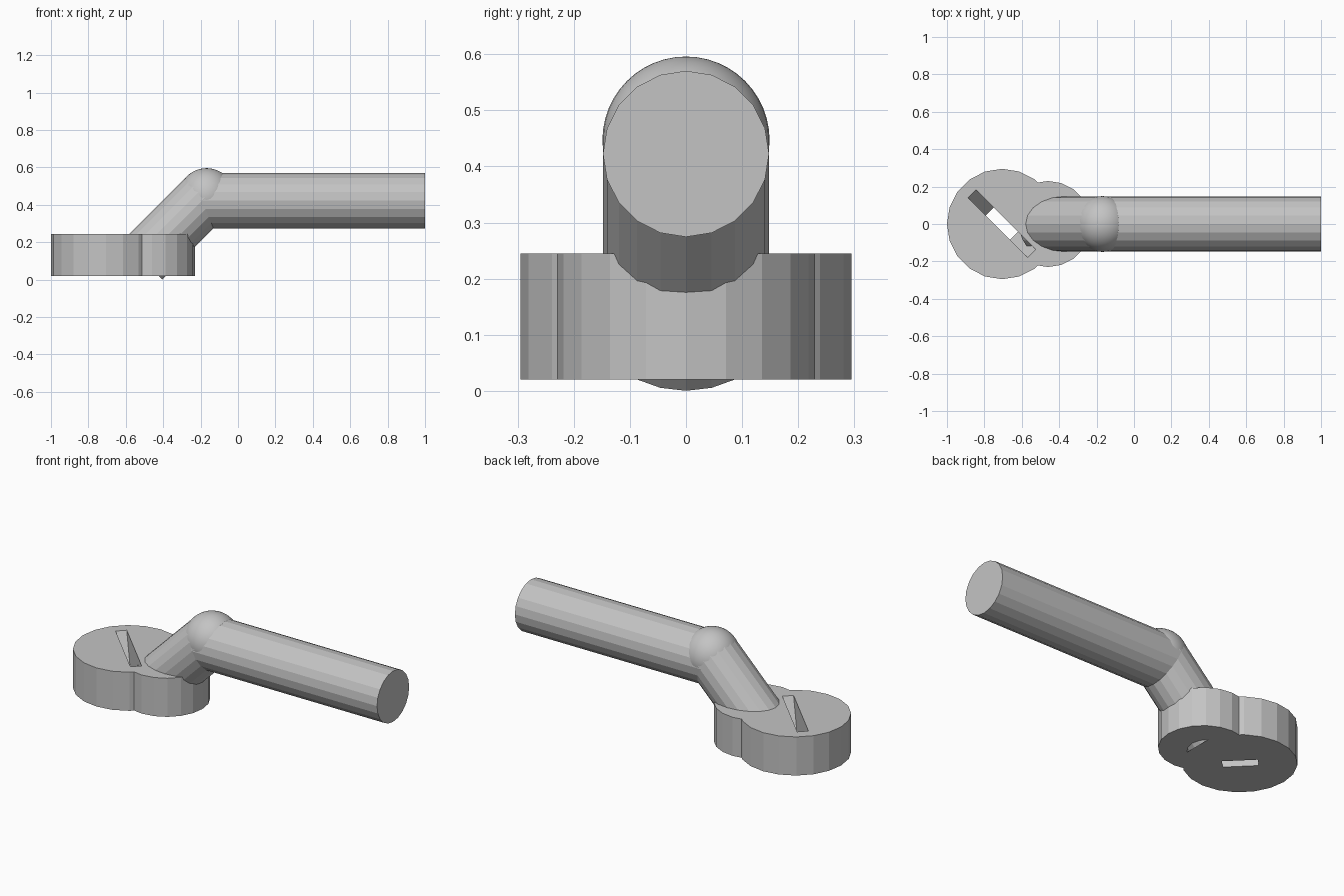
import bpy
import bmesh
from math import radians
from mathutils import Vector, Matrix

cube = bpy.data.objects.get("Cube")
if cube:
    bpy.data.objects.remove(cube, do_unlink=True)

grey = bpy.data.materials.new("plain grey")
grey.use_nodes = True
colour = (0.55, 0.55, 0.55, 1)
grey.diffuse_color = colour
grey.node_tree.nodes["Principled BSDF"].inputs["Base Color"].default_value = colour

SIDES = 20


def finish(name, bm):
    bmesh.ops.recalc_face_normals(bm, faces=bm.faces)
    mesh = bpy.data.meshes.new(name)
    bm.to_mesh(mesh)
    bm.free()
    mesh.materials.append(grey)
    obj = bpy.data.objects.new(name, mesh)
    bpy.context.collection.objects.link(obj)
    return obj


def rod(name, start, end, radius):
    """Faceted cylinder running from start to end."""
    start, end = Vector(start), Vector(end)
    axis = end - start
    turn = axis.to_track_quat("Z", "Y").to_matrix().to_4x4()
    bm = bmesh.new()
    bmesh.ops.create_cone(bm, cap_ends=True, segments=SIDES, radius1=radius,
                          radius2=radius, depth=axis.length,
                          matrix=Matrix.Translation((start + end) / 2) @ turn)
    return finish(name, bm)


def combine(target, tool, operation):
    mod = target.modifiers.new(tool.name, "BOOLEAN")
    mod.operation = operation
    mod.solver = "EXACT"
    mod.object = tool
    tool.hide_render = True
    tool.hide_viewport = True


# Head: a large disc merged with a smaller one
BOTTOM, TOP = 0.02, 0.245
head = rod("head", (-0.705, 0, BOTTOM), (-0.705, 0, TOP), 0.295)
neck_disc = rod("neck_disc", (-0.46, 0, BOTTOM), (-0.46, 0, TOP), 0.23)

# Slot cutter: narrow wedge whose ends slope inward towards the bottom
bm = bmesh.new()
bmesh.ops.create_cube(bm, size=2)
half_top, half_bottom, half_width, over = 0.226, 0.092, 0.03, 0.05
slope = (half_top - half_bottom) / (TOP - BOTTOM)
for v in bm.verts:
    z = TOP + over if v.co.z > 0 else BOTTOM - over
    half = half_bottom + slope * (z - BOTTOM)
    v.co = (v.co.x * half, v.co.y * half_width, z)
bm.transform(Matrix.Translation((-0.707, 0.002, 0)) @ Matrix.Rotation(radians(-45), 4, "Z"))
slot = finish("slot_cutter", bm)

combine(head, neck_disc, "UNION")
combine(head, slot, "DIFFERENCE")

# Bake the head and discard its helpers
bpy.context.view_layer.update()
baked = bpy.data.meshes.new_from_object(
    head.evaluated_get(bpy.context.evaluated_depsgraph_get()))
head.modifiers.clear()
head.data = baked
for helper in (neck_disc, slot):
    bpy.data.objects.remove(helper, do_unlink=True)

# Sloping arm, ball elbow and straight handle
ELBOW = (-0.168, 0, 0.447)
rod("sloping_arm", (-0.51, 0, 0.105), ELBOW, 0.148)
rod("handle", (-0.2, 0, 0.4225), (1, 0, 0.4225), 0.148)

bm = bmesh.new()
bmesh.ops.create_uvsphere(bm, u_segments=40, v_segments=24, radius=0.149,
                          matrix=Matrix.Translation(ELBOW))
for f in bm.faces:
    f.smooth = True
finish("elbow_ball", bm)
